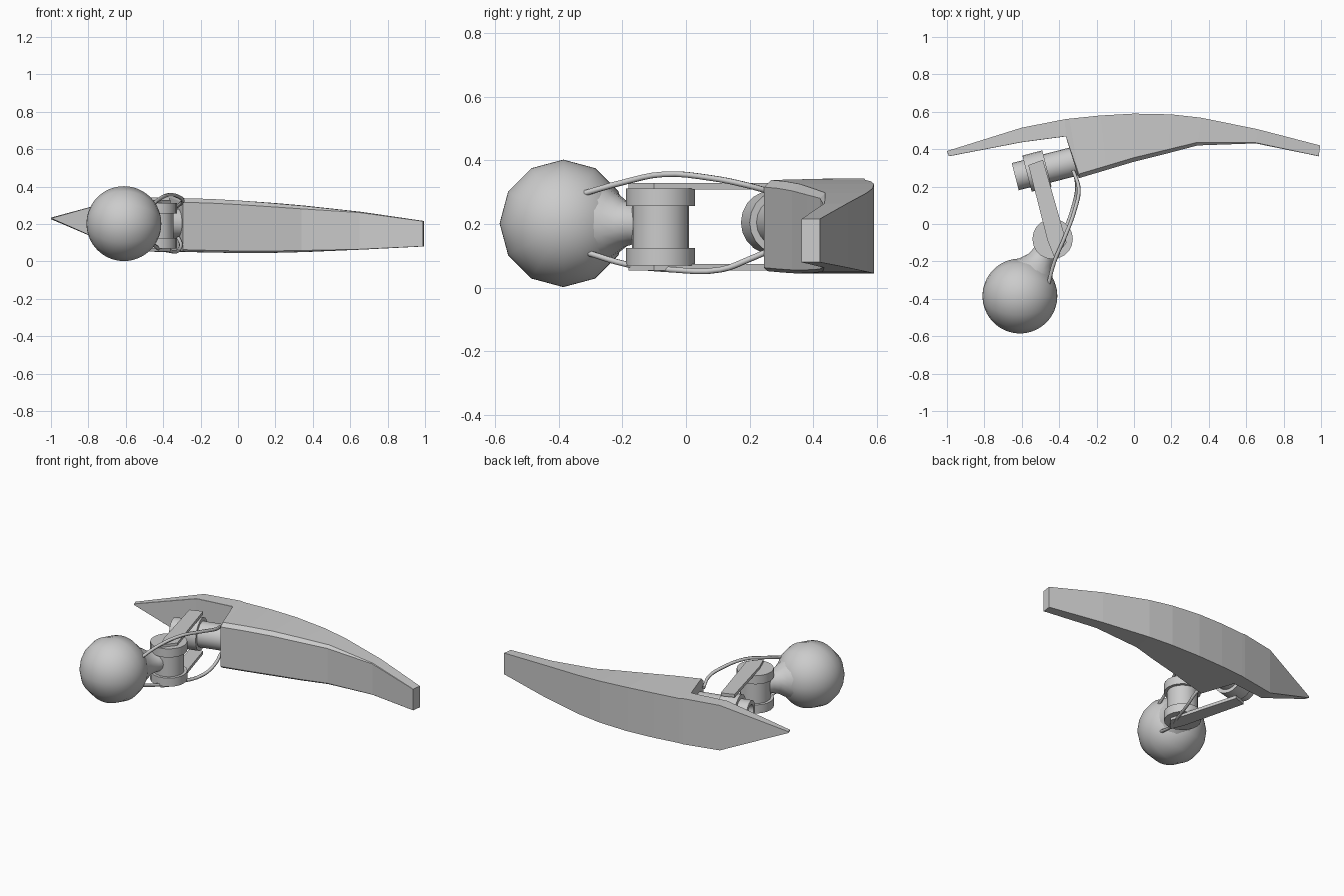
import bpy
import bmesh
import math
from mathutils import Vector, Matrix

if "Cube" in bpy.data.objects:
    bpy.data.objects.remove(bpy.data.objects["Cube"])


def finish(name, bm, smooth=None):
    bmesh.ops.recalc_face_normals(bm, faces=bm.faces)
    me = bpy.data.meshes.new(name)
    bm.to_mesh(me)
    bm.free()
    ob = bpy.data.objects.new(name, me)
    bpy.context.collection.objects.link(ob)
    if smooth:
        bpy.ops.object.select_all(action='DESELECT')
        ob.select_set(True)
        bpy.context.view_layer.objects.active = ob
        bpy.ops.object.shade_smooth_by_angle(angle=math.radians(smooth))
    return ob


def loft(name, rings, smooth=None):
    """Skin a list of equal-length point rings and cap both ends."""
    bm = bmesh.new()
    vs = [[bm.verts.new(p) for p in ring] for ring in rings]
    n = len(vs[0])
    for a, b in zip(vs, vs[1:]):
        for i in range(n):
            j = (i + 1) % n
            bm.faces.new((a[i], a[j], b[j], b[i]))
    bm.faces.new(vs[0][::-1])
    bm.faces.new(vs[-1])
    return finish(name, bm, smooth)


def lathe(name, base, axis, profile, sides, smooth=30):
    """Turn (distance, radius) steps around an axis."""
    base, axis = Vector(base), Vector(axis).normalized()
    rot = axis.to_track_quat('Z', 'Y')
    rings = []
    for d, r in profile:
        rings.append([base + rot @ Vector((r * math.cos(t), r * math.sin(t), d))
                      for t in (2 * math.pi * i / sides for i in range(sides))])
    return loft(name, rings, smooth)


def cable(name, pts):
    cu = bpy.data.curves.new(name, 'CURVE')
    cu.dimensions = '3D'
    cu.bevel_depth = 0.01
    cu.bevel_resolution = 1
    cu.resolution_u = 4
    cu.use_fill_caps = True
    sp = cu.splines.new('BEZIER')
    sp.bezier_points.add(len(pts) - 1)
    for bp, p in zip(sp.bezier_points, pts):
        bp.co = p
        bp.handle_left_type = bp.handle_right_type = 'AUTO'
    bpy.context.collection.objects.link(bpy.data.objects.new(name, cu))


# shoulder ball, poles along x
ball = Vector((-0.61, -0.385, 0.202))
bm = bmesh.new()
bmesh.ops.create_uvsphere(bm, u_segments=12, v_segments=32, radius=0.2,
                          matrix=Matrix.Translation(ball) @ Matrix.Rotation(math.pi / 2, 4, 'Y'))
finish("shoulder_ball", bm, 40)

# flared neck from ball to joint
elbow = Vector((-0.435, -0.08, 0.2))
lathe("neck", ball, elbow - ball,
      [(0.14, 0.125), (0.185, 0.095), (0.22, 0.072), (0.26, 0.063), (0.33, 0.063)], 16)

# vertical joint: narrow drum between two wider caps
lathe("elbow_joint", (elbow.x, elbow.y, 0.07), (0, 0, 1),
      [(0, 0.108), (0.055, 0.108), (0.055, 0.09), (0.187, 0.09),
       (0.187, 0.108), (0.242, 0.108)], 20)

# twin arm plates
plate = [(-0.565, 0.315), (-0.487, 0.343), (-0.36, -0.10), (-0.425, -0.18), (-0.462, -0.09)]
for name, z in (("upper_arm_plate", 0.308), ("lower_arm_plate", 0.054)):
    loft(name, [[(x, y, z + h) for x, y in plate] for h in (0, 0.02)])

# horizontal hinge: shaft with a thick collar and a recessed end
lathe("hinge_shaft", (-0.635, 0.253, 0.205), (0.97, 0.25, 0),
      [(0.03, 0.045), (0, 0.05), (0, 0.075), (0.065, 0.075), (0.065, 0.1), (0.175, 0.1),
       (0.175, 0.078), (0.34, 0.078)], 20)

# curved blade: outer x, outer y, inner x, inner y, bottom z, top z, chamfer
stations = [
    (-1.0, 0.39, -0.99, 0.362, 0.226, 0.234, 0.0),
    (-0.60, 0.515, -0.60, 0.437, 0.055, 0.343, 0.0),
    (-0.37, 0.56, -0.365, 0.468, 0.05, 0.343, 0.0),
    (-0.345, 0.563, -0.295, 0.245, 0.052, 0.338, 0.022),
    (-0.18, 0.58, -0.15, 0.288, 0.048, 0.334, 0.022),
    (0.0, 0.59, 0.0, 0.333, 0.045, 0.326, 0.022),
    (0.20, 0.586, 0.18, 0.378, 0.046, 0.312, 0.02),
    (0.36, 0.568, 0.34, 0.42, 0.05, 0.298, 0.017),
    (0.66, 0.507, 0.65, 0.431, 0.063, 0.265, 0.004),
    (0.995, 0.42, 0.988, 0.362, 0.08, 0.216, 0.0),
]
rings = []
for xo, yo, xi, yi, zb, zt, c in stations:
    c = max(c, 0.001)
    rings.append([(xo, yo, zb), (xo, yo, zt), (xi, yi + c, zt), (xi, yi, zt - c),
                  (xi, yi, zb + c * 0.5), (xi, yi + c * 0.5, zb)])
loft("shield_blade", rings)

# cables running from the ball to the blade
cable("upper_cable", [(-0.46, -0.33, 0.293), (-0.425, -0.2, 0.33), (-0.37, -0.07, 0.356),
                      (-0.315, 0.08, 0.344), (-0.295, 0.19, 0.322), (-0.325, 0.285, 0.295)])
cable("lower_cable", [(-0.465, -0.31, 0.11), (-0.43, -0.18, 0.072), (-0.375, -0.05, 0.057),
                      (-0.32, 0.11, 0.057), (-0.305, 0.2, 0.09), (-0.318, 0.28, 0.125)])
